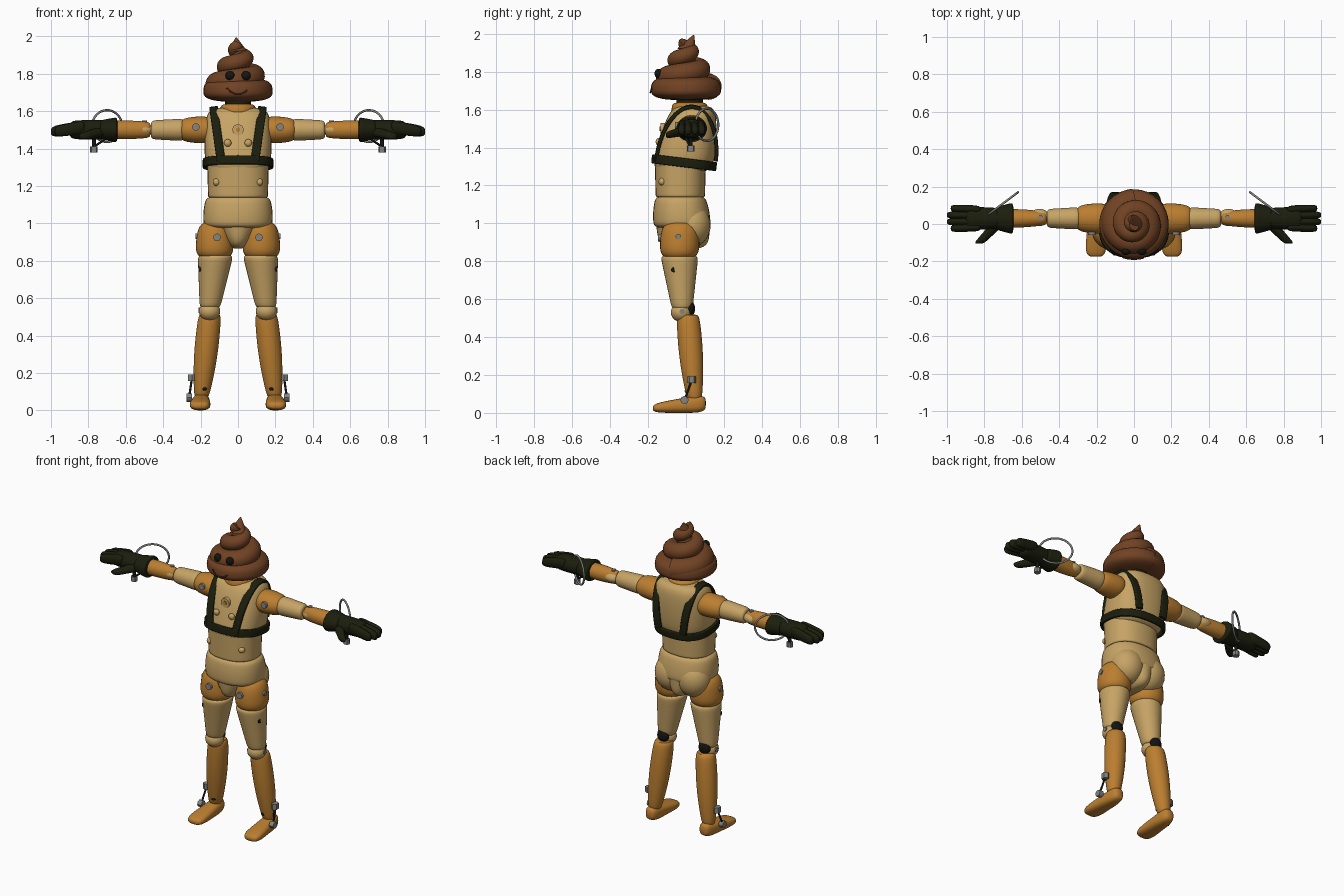
import bpy, bmesh, math
from mathutils import Vector, Matrix

if "Cube" in bpy.data.objects:
    bpy.data.objects.remove(bpy.data.objects["Cube"])


def material(name, red, green, blue):
    mat = bpy.data.materials.new(name)
    mat.use_nodes = True
    mat.diffuse_color = (red, green, blue, 1)
    mat.node_tree.nodes["Principled BSDF"].inputs["Base Color"].default_value = mat.diffuse_color
    return mat


CREAM = material("cream plastic", .57, .37, .13)
ORANGE = material("orange plastic", .5, .21, .03)
BROWN = material("brown swirl", .165, .055, .017)
LINE = material("dark brown line", .08, .025, .01)
OLIVE = material("dark olive fabric", .011, .013, .004)
BLACK = material("black", .007, .007, .006)
GREY = material("grey metal", .23, .23, .22)


def finish(bm, name, mat, mirror):
    """Turn a bmesh into a shaded object, optionally mirrored left to right."""
    bmesh.ops.recalc_face_normals(bm, faces=bm.faces)
    mesh = bpy.data.meshes.new(name)
    bm.to_mesh(mesh)
    bm.free()
    mesh.materials.append(mat)
    mesh.shade_smooth()
    mesh.set_sharp_from_angle(angle=math.radians(45))
    part = bpy.data.objects.new(name, mesh)
    bpy.context.collection.objects.link(part)
    if mirror:
        part.modifiers.new("mirror", 'MIRROR').use_mirror_merge = False


def section(power, count):
    """Points of a unit superellipse."""
    points = []
    for i in range(count):
        angle = math.tau * i / count
        c, s = math.cos(angle), math.sin(angle)
        points.append((math.copysign(abs(c) ** (2 / power), c), math.copysign(abs(s) ** (2 / power), s)))
    return points


def skin(rings, name, mat, mirror):
    """Join rings of points into a capped surface."""
    bm = bmesh.new()
    loops = [[bm.verts.new(point) for point in ring] for ring in rings]
    for low, high in zip(loops, loops[1:]):
        for i in range(len(low)):
            bm.faces.new((low[i - 1], low[i], high[i], high[i - 1]))
    bm.faces.new(loops[0])
    bm.faces.new(loops[-1])
    finish(bm, name, mat, mirror)


def pair(size):
    return Vector(size if isinstance(size, tuple) else (size, size))


def limb(name, mat, start, end, start_size, end_size, bulge=0, dome=10, power=2, mirror=True, steps=20):
    """Tapered, bulging body between two points; a high dome gives flatter ends."""
    start, end = Vector(start), Vector(end)
    span = [abs(value) for value in end - start]
    main = span.index(max(span))
    across = [axis for axis in range(3) if axis != main]
    rings = []
    for i in range(steps + 1):
        t = (1 - math.cos(math.pi * i / steps)) / 2
        rounding = max((1 - abs(2 * t - 1) ** dome) ** (1 / dome), .02)
        swell = bulge * math.sin(math.pi * t)
        size = pair(start_size).lerp(pair(end_size), t)
        ring = []
        for offset in section(power, 32):
            point = start.lerp(end, t)
            for axis, radius, unit in zip(across, size, offset):
                point[axis] += (radius + swell) * rounding * unit
            ring.append(point)
        rings.append(ring)
    skin(rings, name, mat, mirror)


def arm(name, mat, inner, outer, *sizes, **shape):
    """Limb along the outstretched arm line."""
    limb(name, mat, (inner, .03, 1.5), (outer, .03, 1.5), *sizes, **shape)


def tube(name, mat, path, radii, normal=(0, 0, 1), flat=1, power=2, mirror=True):
    """Sweep along a path; flat thins the section across the normal."""
    path, normal, rings = [Vector(point) for point in path], Vector(normal), []
    for i, (point, radius) in enumerate(zip(path, radii)):
        along = (path[min(i + 1, len(path) - 1)] - path[max(i - 1, 0)]).normalized()
        normal = (normal - along * normal.dot(along)).normalized()
        side = along.cross(normal) * flat
        rings.append([point + (normal * u + side * v) * radius for u, v in section(power, 20)])
    skin(rings, name, mat, mirror)


def ball(name, mat, centre, size):
    bm = bmesh.new()
    place = Matrix.Translation(centre) @ Matrix.Diagonal((*size, 1))
    bmesh.ops.create_uvsphere(bm, u_segments=24, v_segments=14, radius=1, matrix=place)
    finish(bm, name, mat, True)


def disc(name, mat, centre, radius, depth, direction, sides=20, mirror=True):
    bm = bmesh.new()
    turn = Vector(direction).to_track_quat('Z', 'Y').to_matrix().to_4x4()
    bmesh.ops.create_cone(bm, cap_ends=True, segments=sides, radius1=radius, radius2=radius, depth=depth,
                          matrix=Matrix.Translation(centre) @ turn)
    finish(bm, name, mat, mirror)


LEFT, FRONT, UP = (1, 0, 0), (0, -1, 0), (0, 0, 1)

# Swirled head: rounded base, tapering coil and pointed tip
limb("head_base", BROWN, (0, 0, 1.65), (0, 0, 1.78), .192, .178, dome=3, mirror=False)
limb("head_core", BROWN, (0, 0, 1.7), (0, 0, 1.93), .12, .02, mirror=False)
limb("head_tip", BROWN, (0, 0, 1.92), (-.01, .04, 1.993), .05, .004, mirror=False)
coil, thickness = [], []
for i in range(91):
    turn = i / 36
    reach, angle = .12 - .045 * turn, math.tau * (turn + .25)
    coil.append((reach * math.cos(angle), reach * math.sin(angle), 1.72 + .095 * turn))
    thickness.append(.069 - .016 * turn)
tube("head_coil", BROWN, coil, thickness, mirror=False)
ball("eyes", BLACK, (.043, -.146, 1.79), (.025, .02, .025))
smile = [x / 100 for x in range(-6, 6)]
tube("smile", LINE, [(x, -math.sqrt(.188 ** 2 - x * x), 1.69 + 9 * x * x) for x in smile],
     [.004] * len(smile), mirror=False)

# Neck and trunk
limb("neck", OLIVE, (0, .02, 1.6), (0, .02, 1.67), .07, .07, mirror=False)
limb("neck_ring", ORANGE, (0, .02, 1.58), (0, .02, 1.64), .1, .09, dome=4, mirror=False)
limb("chest", CREAM, (0, -.02, 1.27), (0, .04, 1.62), (.17, .16), (.165, .115),
     bulge=.012, dome=6, power=2.5, mirror=False)
limb("waist", CREAM, (0, -.03, 1.138), (0, -.03, 1.34), (.16, .13), (.165, .135),
     dome=30, power=2.3, mirror=False)
limb("pelvis", CREAM, (0, -.02, .975), (0, -.03, 1.145), (.183, .15), (.17, .13),
     bulge=.008, dome=8, power=2.3, mirror=False)
limb("crotch", CREAM, (0, -.01, .865), (0, -.02, 1.08), (.05, .13), (.16, .15), dome=4, mirror=False)
ball("buttocks", CREAM, (.08, .03, .99), (.105, .1, .115))
disc("chest_ring", CREAM, (0, -.12, 1.5), .03, .03, FRONT, mirror=False)
disc("chest_plug", ORANGE, (0, -.134, 1.5), .012, .01, FRONT, mirror=False)
ball("chest_nubs", CREAM, (.055, -.145, 1.43), (.02, .015, .02))
ball("waist_nubs", CREAM, (.115, -.125, 1.22), (.02, .02, .02))

# Harness: tilted chest belt and two shoulder straps
loop = section(2.5, 40)
belt = [(.18 * u, .162 * v - .01, 1.32 - .02 * v) for u, v in loop + loop[:2]]
tube("chest_belt", OLIVE, belt, [.024] * len(belt), flat=.4, power=5, mirror=False)
arch = [(math.cos(a), math.sin(a)) for a in (math.pi * i / 24 for i in range(25))]
strap = [(.09 + .04 * s, .03 * s - .158 * c, 1.33 + .285 * s) for c, s in arch]
tube("shoulder_straps", OLIVE, strap, [.023] * len(strap), normal=LEFT, flat=.45, power=5)

# Arms
arm("shoulders", ORANGE, .14, .31, (.08, .07), (.065, .058), bulge=.006, dome=5)
arm("upper_arms", CREAM, .29, .465, .06, .05, dome=8)
ball("elbows", CREAM, (.505, .035, 1.5), (.055, .046, .034))
arm("forearms", ORANGE, .468, .68, (.035, .042), (.05, .048), bulge=.004, dome=8)
disc("elbow_screws", GREY, (.5, .035, 1.543), .013, .012, UP)
disc("shoulder_screws", GREY, (.225, -.05, 1.515), .02, .016, FRONT)

# Gloves
arm("glove_cuffs", OLIVE, .645, .74, (.085, .068), (.06, .05), dome=8)
arm("glove_palms", OLIVE, .7, .9, (.055, .054), (.064, .05), dome=5)
for i in range(4):
    spread = i - 1.5
    limb("finger_pair_" + str(i + 1), OLIVE, (.82, .03 + .031 * spread, 1.515),
         (1.01 - .02 * abs(spread), .03 + .036 * spread, 1.49), (.023, .036), (.02, .03), dome=4)
limb("thumbs", OLIVE, (.73, 0, 1.49), (.83, -.105, 1.465), (.038, .027), (.028, .018), dome=5)
cable = [(.7 + .08 * c, .11 - .06 * c, 1.52 + .085 * s) for c, s in arch + [(-c, -s) for c, s in arch[1:]]]
tube("wrist_cables", GREY, cable, [.006] * len(cable), normal=(.6, .8, 0))
limb("wrist_wires", BLACK, (.71, 0, 1.45), (.77, .02, 1.41), .007, .007)
disc("wrist_plugs", GREY, (.77, .025, 1.395), .02, .03, UP, sides=8)
disc("wrist_plug_stems", BLACK, (.77, .025, 1.43), .01, .06, UP)

# Legs
limb("hips", ORANGE, (.125, -.035, .81), (.125, -.03, 1.01), .1, (.08, .09), bulge=.008, dome=4)
disc("hip_screws", GREY, (.112, -.14, .925), .02, .016, FRONT)
disc("hip_side_screws", GREY, (.22, -.04, .93), .015, .016, LEFT)
limb("thighs", CREAM, (.15, -.02, .55), (.12, -.035, .83), .055, (.095, .1), dome=12)
disc("thigh_buttons", BLACK, (.2, -.065, .755), .014, .014, LEFT)
ball("knees", CREAM, (.152, -.025, .53), (.057, .055, .05))
ball("knee_hollows", BLACK, (.15, .022, .55), (.04, .026, .04))
disc("knee_screws", GREY, (.205, -.02, .535), .014, .012, LEFT)
limb("shins", ORANGE, (.195, .045, .07), (.15, .01, .52), .04, (.06, .06), bulge=.012)

# Feet and ankle sensors
limb("feet", ORANGE, (.195, .105, .05), (.205, -.175, .025), (.042, .05), (.06, .025), dome=4, power=2.6)
limb("ankle_rods", BLACK, (.246, .03, .175), (.262, -.008, .065), .006, .006)
disc("ankle_upper_blocks", GREY, (.246, .03, .175), .024, .036, UP, sides=6)
disc("ankle_lower_blocks", GREY, (.26, -.008, .068), .022, .03, LEFT, sides=8)
ball("ankle_joints", BLACK, (.18, .003, .115), (.014, .01, .01))
